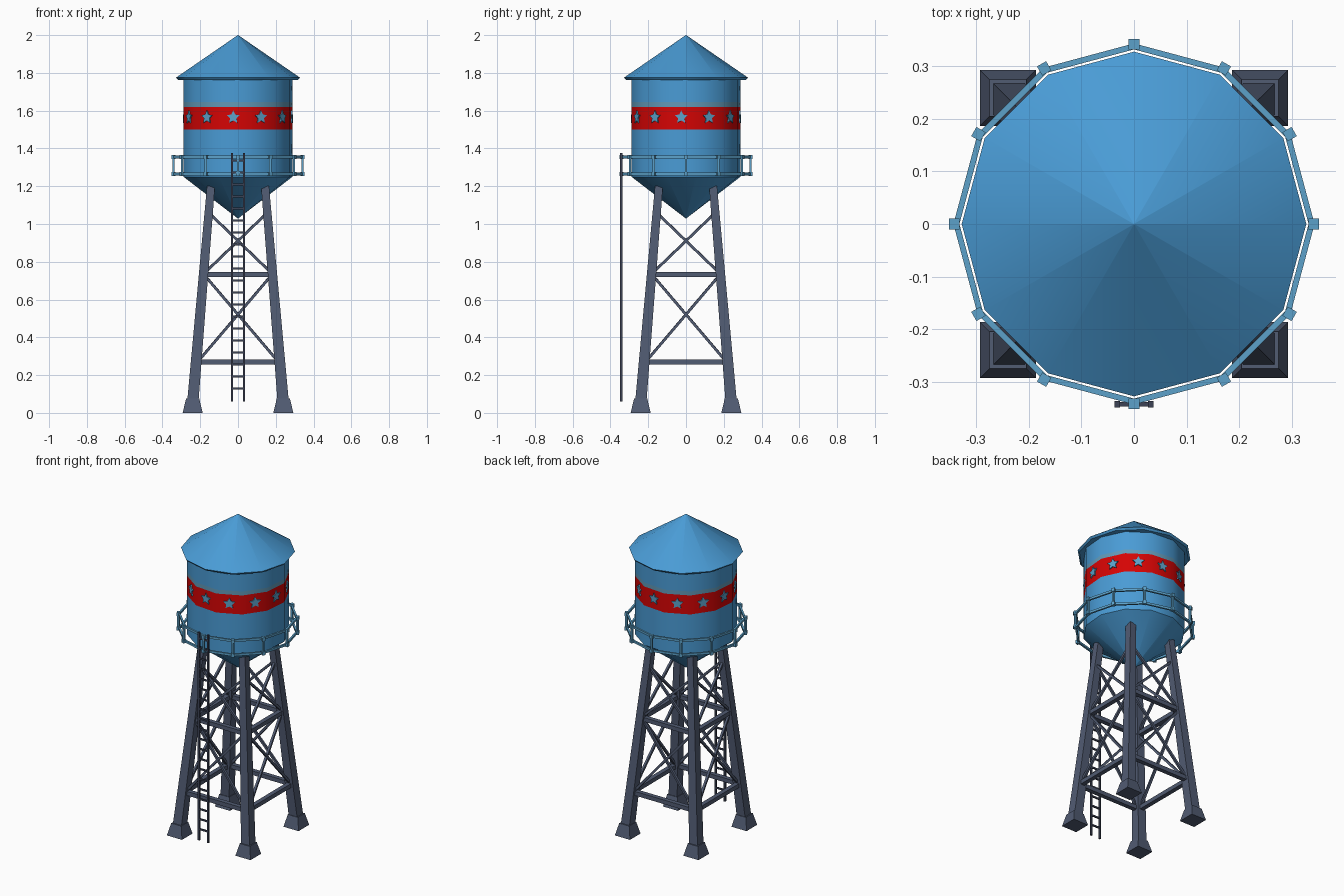
import bpy, bmesh, math
from mathutils import Vector, Matrix

if "Cube" in bpy.data.objects:
    bpy.data.objects.remove(bpy.data.objects["Cube"])


def material(name, rgb):
    m = bpy.data.materials.new(name)
    m.diffuse_color = (*[(c / 255) ** 2.2 for c in rgb], 1)
    m.use_nodes = True
    m.node_tree.nodes["Principled BSDF"].inputs["Base Color"].default_value = m.diffuse_color
    return m


BLUE = material("tank blue", (75, 154, 212))
PALE = material("faded blue", (98, 152, 182))
RAIL = material("rail blue", (92, 160, 200))
RED = material("band red", (212, 12, 12))
STEEL = material("steel grey", (82, 92, 114))
DARK = material("ladder grey", (62, 68, 86))


def finish(name, bm, *mats, smooth=False):
    bmesh.ops.recalc_face_normals(bm, faces=bm.faces)
    me = bpy.data.meshes.new(name)
    bm.to_mesh(me)
    bm.free()
    for m in mats:
        me.materials.append(m)
    ob = bpy.data.objects.new(name, me)
    bpy.context.collection.objects.link(ob)
    if smooth:
        bpy.ops.object.select_all(action='DESELECT')
        ob.select_set(True)
        bpy.context.view_layer.objects.active = ob
        bpy.ops.object.shade_smooth_by_angle(angle=math.radians(35))
    return ob


def loft(bm, rings):
    """Join equal rings of points and cap both ends."""
    rows = [[bm.verts.new(p) for p in ring] for ring in rings]
    n = len(rows[0])
    for a, b in zip(rows, rows[1:]):
        for i in range(n):
            j = (i + 1) % n
            bm.faces.new((a[i], a[j], b[j], b[i]))
    bm.faces.new(rows[0])
    bm.faces.new(rows[-1])


def polygon(r, z, n=12, turn=0.0):
    return [(r * math.cos(turn + math.tau * i / n),
             r * math.sin(turn + math.tau * i / n), z) for i in range(n)]


def square(x, y, z, half):
    return [(x + sx * half, y + sy * half, z)
            for sx, sy in ((-1, -1), (1, -1), (1, 1), (-1, 1))]


def bar(bm, a, b, w, h):
    """Box beam from a to b, w wide and h high."""
    a, b = Vector(a), Vector(b)
    d = (b - a).normalized()
    up = Vector((0, 0, 1)) if abs(d.z) < 0.99 else Vector((0, 1, 0))
    side = d.cross(up).normalized()
    top = side.cross(d)
    loft(bm, [[p + side * (s * w / 2) + top * (t * h / 2)
               for s, t in ((-1, -1), (1, -1), (1, 1), (-1, 1))] for p in (a, b)])


# Roof: shallow cone with a thin lip
bm = bmesh.new()
loft(bm, [polygon(0.318, 1.763), polygon(0.328, 1.775), polygon(0.001, 2.0)])
finish("roof", bm, BLUE, smooth=True)

# Tank: straight wall with painted bands, conical bottom
TURN = math.radians(10)
bm = bmesh.new()
loft(bm, [polygon(r, z, turn=TURN) for r, z in
          ((0.002, 1.03), (0.293, 1.25), (0.293, 1.50), (0.293, 1.62),
           (0.293, 1.645), (0.293, 1.768))])
for f in bm.faces:
    z = f.calc_center_median().z
    f.material_index = 1 if 1.5 < z < 1.62 else 2 if 1.62 < z < 1.645 else 0
finish("tank", bm, BLUE, RED, PALE, smooth=True)

# Stars: one thin plate at the middle of each wall panel
bm = bmesh.new()
flat = 0.293 * math.cos(math.pi / 12)
for k in range(12):
    turn = Matrix.Rotation(math.radians(-5 + 30 * k), 3, 'Z')
    rings = []
    for depth in (flat - 0.002, flat + 0.007):
        ring = []
        for i in range(10):
            r = 0.036 if i % 2 == 0 else 0.018
            t = math.pi * i / 5
            ring.append(turn @ Vector((depth, r * math.sin(t), 1.565 + r * math.cos(t))))
        rings.append(ring)
    loft(bm, rings)
finish("stars", bm, RAIL)

# Railing: two rings of straight rails, posts and joint blocks
bm = bmesh.new()
for k in range(12):
    a0, a1 = math.radians(30 * k), math.radians(30 * k + 30)
    u = Vector((math.cos(a0), math.sin(a0), 0))
    v = Vector((math.cos(a1), math.sin(a1), 0))
    for z in (1.265, 1.355):
        lift = Vector((0, 0, z))
        bar(bm, u * 0.338 + lift, v * 0.338 + lift, 0.011, 0.014)
        bar(bm, u * 0.332 + lift, u * 0.352 + lift, 0.02, 0.022)
    bar(bm, u * 0.342 + Vector((0, 0, 1.256)), u * 0.342 + Vector((0, 0, 1.364)),
        0.012, 0.012)
finish("railing", bm, RAIL)


# Legs lean inward; this gives the leg centre offset at a height
def lean(z):
    return 0.24 - 0.095 * (z - 0.05) / 1.13


corners = ((-1, -1), (1, -1), (1, 1), (-1, 1))
bm = bmesh.new()
for sx, sy in corners:
    loft(bm, [square(sx * lean(z), sy * lean(z), z, half)
              for z, half in ((0.05, 0.03), (1.2, 0.021))])
finish("legs", bm, STEEL)

# Footings: tapered blocks
bm = bmesh.new()
for sx, sy in corners:
    loft(bm, [square(sx * 0.24, sy * 0.24, 0, 0.053),
              square(sx * 0.24, sy * 0.24, 0.075, 0.035)])
finish("footings", bm, STEEL)

# Cross beams and diagonal braces on all four sides
beams, braces = bmesh.new(), bmesh.new()
for (ax, ay), (bx, by) in zip(corners, corners[1:] + corners[:1]):
    def at(x, y, z):
        return x * lean(z), y * lean(z), z
    for z in (0.27, 0.732):
        bar(beams, at(ax, ay, z), at(bx, by, z), 0.028, 0.026)
    for z0, z1 in ((0.26, 0.735), (0.735, 1.06)):
        bar(braces, at(ax, ay, z0), at(bx, by, z1), 0.014, 0.014)
        bar(braces, at(bx, by, z0), at(ax, ay, z1), 0.014, 0.014)
finish("cross_beams", beams, STEEL)
finish("diagonal_braces", braces, STEEL)

# Ladder on the front
bm = bmesh.new()
for x in (-0.032, 0.032):
    bar(bm, (x, -0.343, 0.06), (x, -0.343, 1.375), 0.011, 0.012)
for i in range(20):
    z = 0.13 + 0.0635 * i
    bar(bm, (-0.032, -0.343, z), (0.032, -0.343, z), 0.008, 0.01)
finish("ladder", bm, DARK)
